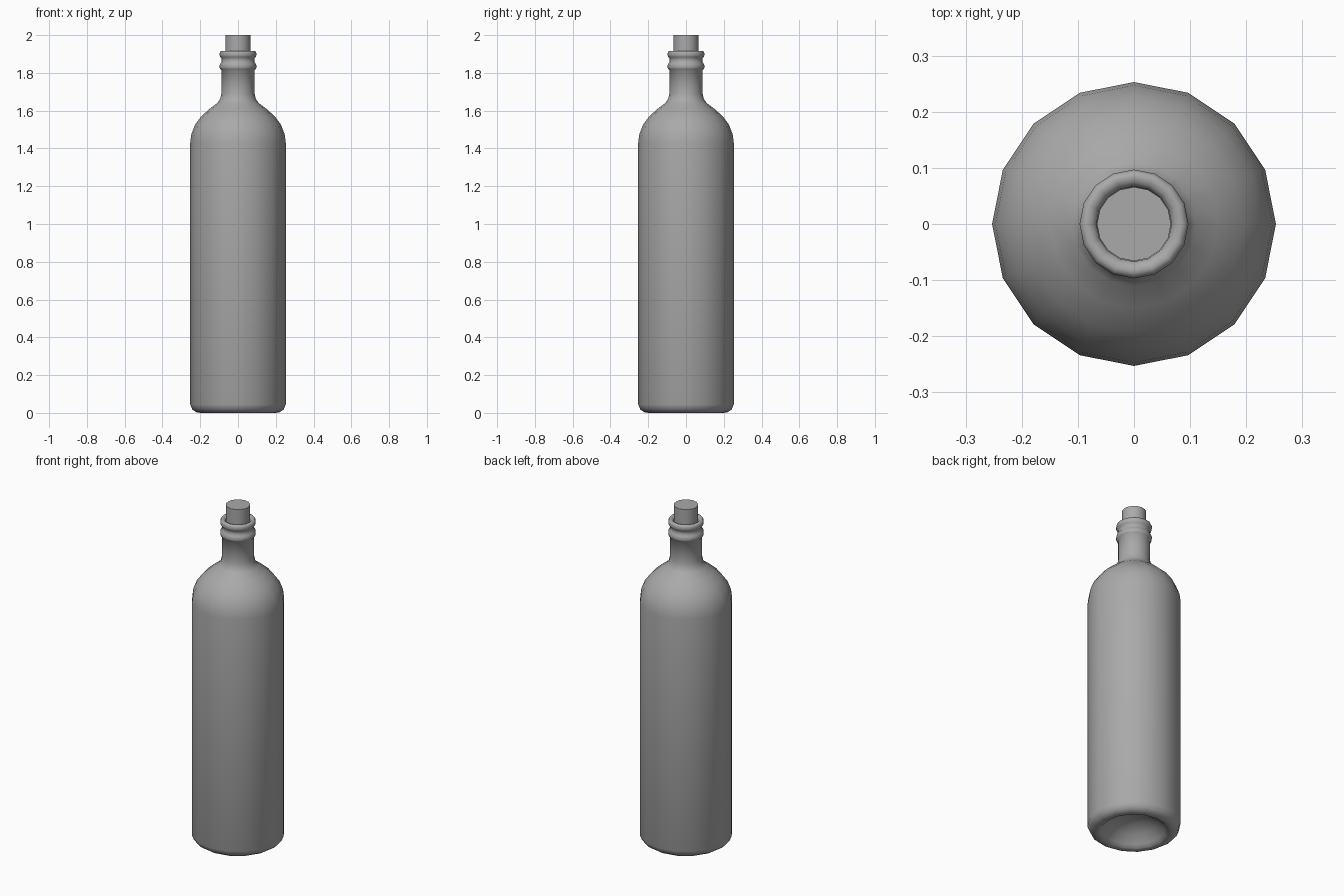
import bpy
import bmesh
from math import cos, sin, tau, radians

SIDES = 16

cube = bpy.data.objects.get("Cube")
if cube:
    bpy.data.objects.remove(cube, do_unlink=True)


def make_material(name, color):
    mat = bpy.data.materials.new(name)
    mat.use_nodes = True
    mat.diffuse_color = color
    mat.node_tree.nodes["Principled BSDF"].inputs["Base Color"].default_value = color
    return mat


def lathe(name, profile, mat, angle):
    """Spin (radius, height) points round z; a zero radius closes to a point."""
    bm = bmesh.new()
    rings = []
    for r, z in profile:
        count = SIDES if r > 0 else 1
        rings.append([bm.verts.new((r * cos(tau * i / SIDES), r * sin(tau * i / SIDES), z))
                      for i in range(count)])
    for low, high in zip(rings, rings[1:]):
        for i in range(SIDES):
            j = (i + 1) % SIDES
            corners = [low[i % len(low)], low[j % len(low)],
                       high[j % len(high)], high[i % len(high)]]
            bm.faces.new(list(dict.fromkeys(corners)))
    bmesh.ops.recalc_face_normals(bm, faces=bm.faces)
    mesh = bpy.data.meshes.new(name)
    bm.to_mesh(mesh)
    bm.free()
    mesh.materials.append(mat)
    obj = bpy.data.objects.new(name, mesh)
    bpy.context.collection.objects.link(obj)
    bpy.ops.object.select_all(action="DESELECT")
    obj.select_set(True)
    bpy.context.view_layer.objects.active = obj
    bpy.ops.object.shade_smooth_by_angle(angle=radians(angle))
    return obj


gray = make_material("neutral gray", (0.4, 0.4, 0.4, 1))

# Bottle: hollow base, body, shoulder, neck, two rounded collars and the mouth
base = [(0, 0.10), (0.07, 0.09), (0.13, 0.06), (0.17, 0.02), (0.185, 0.004), (0.2, 0)]
body = [(0.222, 0.004), (0.242, 0.018), (0.253, 0.045), (0.253, 1.43)]
shoulder = [(0.247, 1.475), (0.228, 1.525), (0.195, 1.57), (0.15, 1.61),
            (0.11, 1.64), (0.095, 1.66), (0.088, 1.69)]
neck = [(0.088, 1.815)]
collars = [(0.094, 1.82), (0.097, 1.828), (0.097, 1.84), (0.093, 1.85),
           (0.088, 1.857), (0.087, 1.868), (0.088, 1.878), (0.094, 1.885),
           (0.097, 1.892), (0.097, 1.905), (0.093, 1.914)]
mouth = [(0.085, 1.917), (0.075, 1.914), (0.067, 1.905), (0.066, 1.88)]
lathe("bottle", base + body + shoulder + neck + collars + mouth, gray, 60)

# Cork stopper
lathe("cork", [(0, 1.86), (0.066, 1.86), (0.066, 2.0), (0, 2.0)], gray, 40)
